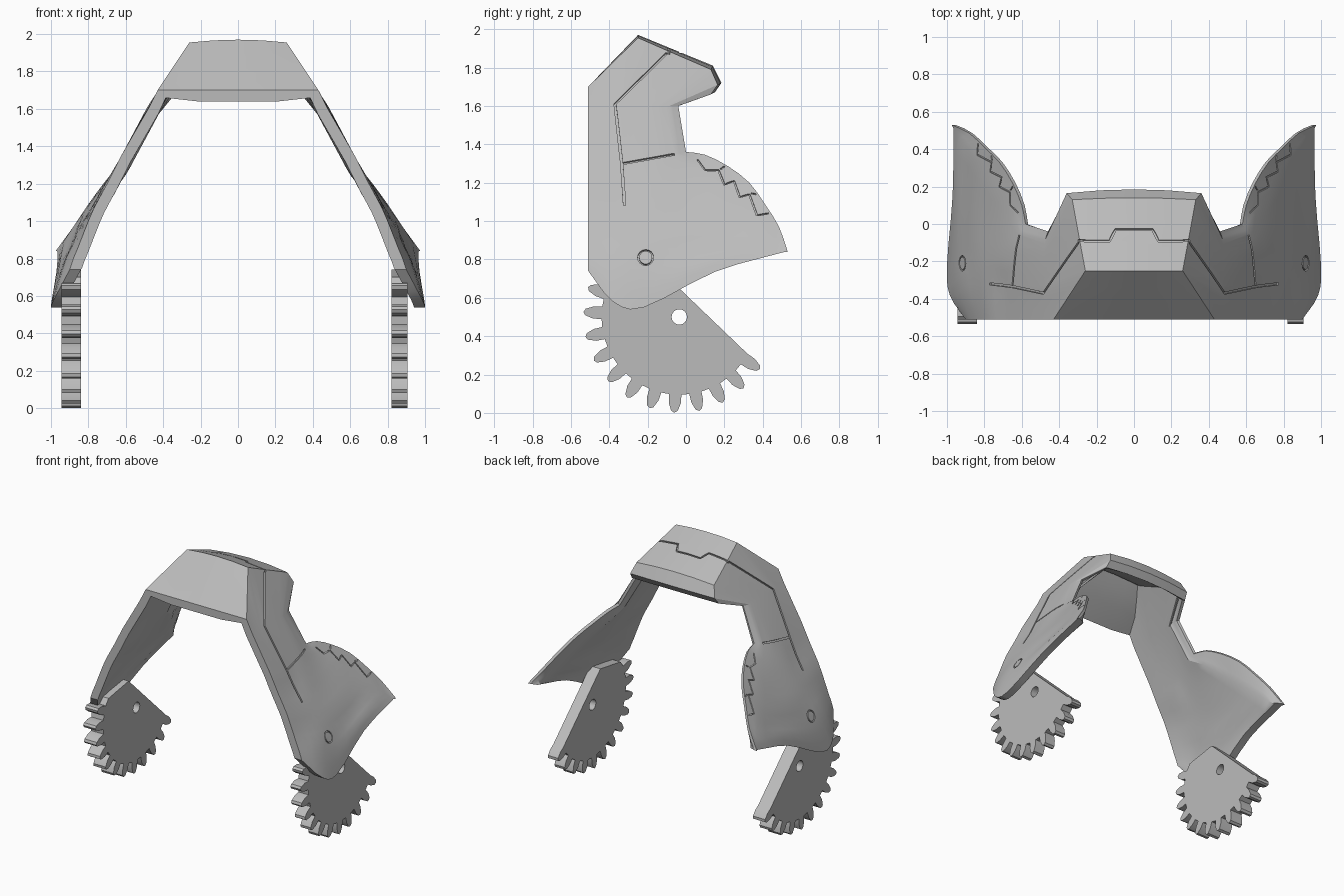
import bpy, bmesh, math
from mathutils import Vector
from mathutils.bvhtree import BVHTree

cube = bpy.data.objects.get("Cube")
if cube:
    bpy.data.objects.remove(cube, do_unlink=True)

grey = bpy.data.materials.new("light grey")
grey.use_nodes = True
grey.diffuse_color = (0.5, 0.5, 0.5, 1)
for node in grey.node_tree.nodes:
    if node.type == 'BSDF_PRINCIPLED':
        node.inputs["Base Color"].default_value = grey.diffuse_color


def add_object(name, mesh):
    obj = bpy.data.objects.new(name, mesh)
    bpy.context.scene.collection.objects.link(obj)
    return obj


def mesh_from(bm, name):
    bmesh.ops.recalc_face_normals(bm, faces=bm.faces[:])
    mesh = bpy.data.meshes.new(name)
    bm.to_mesh(mesh)
    bm.free()
    return mesh


def smooth(obj, degrees):
    bpy.ops.object.select_all(action='DESELECT')
    obj.select_set(True)
    bpy.context.view_layer.objects.active = obj
    bpy.ops.object.shade_smooth_by_angle(angle=math.radians(degrees))


def subdivide(points, steps, curved):
    """Points along a polyline, optionally rounded."""
    pts = [Vector(p) for p in points]
    out = []
    for i in range(len(pts) - 1):
        a, b = pts[i], pts[i + 1]
        before = pts[i - 1] if i else a * 2 - b
        after = pts[i + 2] if i + 2 < len(pts) else b * 2 - a
        for k in range(steps):
            t = k / steps
            if curved:
                m, n = (b - before) / 2, (after - a) / 2
                p = (a * (2*t**3 - 3*t*t + 1) + m * (t**3 - 2*t*t + t)
                     + b * (3*t*t - 2*t**3) + n * (t**3 - t*t))
            else:
                p = a.lerp(b, t)
            out.append(p)
    return out + [pts[-1]]


# Arch sections from the crown down one side, each from front to back
crown = [
    [(0, -.51, 1.7), (0, -.25, 1.97), (0, -.08, 1.9), (0, .14, 1.81), (0, .185, 1.72), (0, .15, 1.67)],
    [(.43, -.51, 1.7), (.26, -.25, 1.955), (.29, -.09, 1.885), (.33, .13, 1.79), (.36, .165, 1.71), (.37, .13, 1.66)],
    [(.48, -.51, 1.6), (.485, -.37, 1.61), (.48, -.25, 1.61), (.48, -.15, 1.6), (.475, -.085, 1.6), (.46, -.04, 1.6)],
]
cheek = [
    [(.63, -.51, 1.34), (.65, -.33, 1.3), (.64, -.22, 1.32), (.63, -.13, 1.335), (.61, -.05, 1.35), (.58, 0, 1.36)],
    [(.7, -.51, 1.2), (.71, -.33, 1.18), (.71, -.2, 1.2), (.69, -.08, 1.23), (.65, .06, 1.28), (.6, .1, 1.345)],
    [(.77, -.51, 1.07), (.79, -.33, 1.05), (.79, -.18, 1.06), (.77, 0, 1.1), (.74, .18, 1.165), (.65, .22, 1.285)],
    [(.82, -.51, .95), (.85, -.33, .93), (.86, -.15, .94), (.85, .08, .98), (.81, .28, 1.065), (.72, .33, 1.2)],
    [(.855, -.51, .86), (.91, -.33, .82), (.915, -.13, .82), (.9, .14, .88), (.88, .385, .97), (.8, .41, 1.09)],
    [(.88, -.51, .8), (.95, -.38, .7), (.965, -.15, .7), (.945, .17, .82), (.93, .46, .895), (.88, .485, .97)],
    [(.9, -.51, .74), (.985, -.38, .58), (1, -.22, .55), (.97, .15, .735), (.965, .51, .838), (.975, .53, .84)],
]
STEPS = 3
half_row = [(b[0] / 2, a[1] * .75 + b[1] * .25, a[2] * .75 + b[2] * .25)
            for a, b in zip(crown[0], crown[1])]
rows = [subdivide(r, STEPS, False) for r in (crown[0], half_row, crown[1], crown[2])]
columns = [subdivide(c, 2, True) for c in zip(*cheek)]
for section in zip(*columns):
    rows.append(subdivide(section[:5], STEPS, True) + subdivide(section[4:], STEPS, False)[1:])
mirrored = [[Vector((-p.x, p.y, p.z)) for p in r] for r in rows[:0:-1]]
rows = mirrored + rows
R, C = len(rows), len(rows[0])

# Outer skin, used for its normals and for placing the grooves
bm = bmesh.new()
outer = [[bm.verts.new(p) for p in r] for r in rows]
for i in range(R - 1):
    for j in range(C - 1):
        bm.faces.new((outer[i][j], outer[i + 1][j], outer[i + 1][j + 1], outer[i][j + 1]))
bm.normal_update()
if outer[R // 2][STEPS + 1].normal.z < 0:
    bmesh.ops.reverse_faces(bm, faces=bm.faces[:])
    bm.normal_update()
skin = BVHTree.FromBMesh(bm)

# Inner skin and the rims that join the two
inner = []
for i in range(R):
    line = []
    for j in range(C):
        n = outer[i][j].normal.copy()
        if j == 0:
            n.y = 0
        if i in (0, R - 1):
            n.y = n.z = 0
        n.normalize()
        u = max(0, j / STEPS - 4)
        line.append(outer[i][j].co - n * (.06 - .04 * u))
    inner.append(line)
inner = [[bm.verts.new(p) for p in line] for line in inner]
for i in range(R - 1):
    for j in range(C - 1):
        bm.faces.new((inner[i][j], inner[i][j + 1], inner[i + 1][j + 1], inner[i + 1][j]))
loop = ([(i, 0) for i in range(R)] + [(R - 1, j) for j in range(1, C)]
        + [(i, C - 1) for i in range(R - 2, -1, -1)] + [(0, j) for j in range(C - 2, 0, -1)])
for (a, b), (c, d) in zip(loop, loop[1:] + loop[:1]):
    bm.faces.new((outer[a][b], outer[c][d], inner[c][d], inner[a][b]))
shell = add_object("arch_shell", mesh_from(bm, "arch_shell"))


def volume(mesh):
    b = bmesh.new()
    b.from_mesh(mesh)
    v = b.calc_volume()
    b.free()
    return v


def groove(path, side=0, closed=False, width=.006, depth=.012):
    """Cut a narrow channel along a path seen from the side, or from above when side is 0."""
    pts = [Vector((p[0], p[1], 0)) for p in path]
    if closed:
        pts.append(pts[0])
    hits = []
    for p in subdivide(pts, 1 if closed else 4, False):
        if side:
            hit = skin.ray_cast(Vector((2 * side, p.x, p.y)), Vector((-side, 0, 0)))
        else:
            hit = skin.ray_cast(Vector((p.x, p.y, 3)), Vector((0, 0, -1)))
        if hit[0]:
            hits.append(hit[:2])
    if closed:
        hits.pop()
    count = len(hits)
    if count < 2:
        return
    b = bmesh.new()
    rings = []
    for k, (p, n) in enumerate(hits):
        nxt = hits[(k + 1) % count if closed else min(k + 1, count - 1)][0]
        prv = hits[k - 1 if closed else max(k - 1, 0)][0]
        across = n.cross(nxt - prv).normalized() * width
        rings.append([b.verts.new(p + across * s + n * depth * t)
                      for s, t in ((-1, -1), (1, -1), (1, 1), (-1, 1))])
    for k in range(count if closed else count - 1):
        r, q = rings[k], rings[(k + 1) % count]
        for m in range(4):
            b.faces.new((r[m], r[(m + 1) % 4], q[(m + 1) % 4], q[m]))
    if not closed:
        b.faces.new(rings[0])
        b.faces.new(rings[-1])
    cutter = add_object("groove_cutter", mesh_from(b, "groove_cutter"))
    cutter.hide_render = True
    mod = shell.modifiers.new("groove", 'BOOLEAN')
    mod.operation, mod.solver, mod.object = 'DIFFERENCE', 'EXACT', cutter
    graph = bpy.context.evaluated_depsgraph_get()
    result = bpy.data.meshes.new_from_object(shell.evaluated_get(graph))
    shell.modifiers.remove(mod)
    bpy.data.objects.remove(cutter, do_unlink=True)
    if abs(volume(result) / volume(shell.data) - 1) < .02:
        shell.data = result


# Panel seams, rivet rings and the broken lines on the rear flares
groove([(-.3, -.09), (-.13, -.09), (-.1, -.03), (.1, -.03), (.13, -.09), (.3, -.09)])
rivet = [(-.21 + .038 * math.cos(a * math.pi / 8), .81 + .038 * math.sin(a * math.pi / 8))
         for a in range(16)]
for side in (-1, 1):
    groove([(-.32, 1.08), (-.335, 1.3), (-.37, 1.61), (-.1, 1.875)], side)
    groove([(-.33, 1.3), (-.06, 1.348)], side)
    groove(rivet, side, True, .004)
    groove([(.06, 1.32), (.1, 1.265), (.17, 1.265), (.2, 1.19), (.25, 1.21), (.28, 1.125),
            (.33, 1.14), (.37, 1.03), (.43, 1.04)], side, False, .004, .008)
    groove([(.18, 1.27), (.2, 1.285)], side, False, .004, .008)
    groove([(.34, 1.145), (.365, 1.14)], side, False, .004, .008)
shell.data.materials.clear()
shell.data.materials.append(grey)
smooth(shell, 24)

# Toothed half wheels under each cheek
tooth = [(-4.6, .405), (-4, .45), (-2, .49), (0, .5), (2, .49), (4, .45), (4.6, .405)]
outline = []
for k in range(12):
    for offset, radius in tooth:
        a = math.radians(-33 - 15 * k - offset)
        outline.append((radius * math.cos(a), radius * math.sin(a)))
outline += [(-.34, .2), (-.095, .24)]
hole = [(.04 * math.cos(a * math.pi / 12), .04 * math.sin(a * math.pi / 12)) for a in range(24)]
for name, x, half in (("left_gear", .863, .043), ("right_gear", -.892, .052)):
    curve = bpy.data.curves.new(name, 'CURVE')
    curve.dimensions, curve.fill_mode, curve.extrude = '2D', 'BOTH', half
    for ring in (outline, hole):
        spline = curve.splines.new('POLY')
        spline.points.add(len(ring) - 1)
        for point, (u, v) in zip(spline.points, ring):
            point.co = (u, v, 0, 1)
        spline.use_cyclic_u = True
    source = add_object("gear_outline", curve)
    graph = bpy.context.evaluated_depsgraph_get()
    mesh = bpy.data.meshes.new_from_object(source.evaluated_get(graph))
    bpy.data.objects.remove(source, do_unlink=True)
    gear = add_object(name, mesh)
    mesh.materials.clear()
    mesh.materials.append(grey)
    gear.rotation_euler = (math.pi / 2, 0, math.pi / 2)
    gear.location = (x, -.035, .5)
    smooth(gear, 24)
